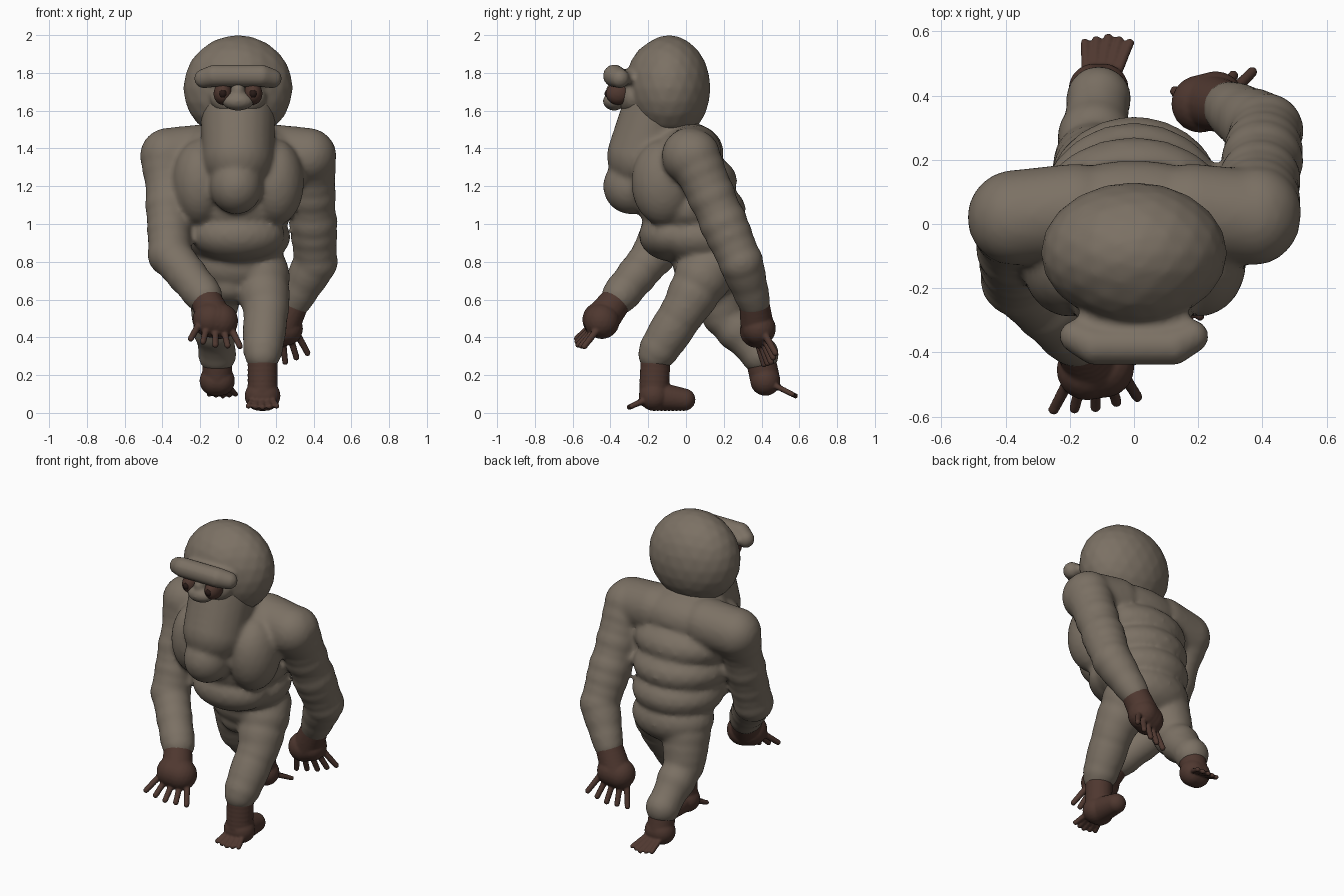
import bpy, bmesh, random
from mathutils import Vector, Matrix

random.seed(4)
if "Cube" in bpy.data.objects:
    bpy.data.objects.remove(bpy.data.objects["Cube"])


def make_material(name, color):
    material = bpy.data.materials.new(name)
    material.use_nodes = True
    material.diffuse_color = (*color, 1)
    shader = material.node_tree.nodes["Principled BSDF"]
    shader.inputs["Base Color"].default_value = (*color, 1)
    shader.inputs["Roughness"].default_value = .9
    return material


fur = make_material("grey brown fur", (.2, .165, .128))
skin = make_material("dark brown skin", (.078, .039, .029))
pupil = make_material("dark eye", (.02, .01, .008))


def add_lump(bm, center, size):
    """Ellipsoid lump with the given half sizes."""
    placement = Matrix.Translation(center) @ Matrix.Diagonal((*size, 1))
    bmesh.ops.create_icosphere(bm, subdivisions=3, radius=1, matrix=placement)


def add_tube(bm, start, end, start_radius, end_radius, jitter=0):
    """Tapering, slightly lumpy tube made of closely spaced balls."""
    start, end = Vector(start), Vector(end)
    steps = 8
    for step in range(steps + 1):
        along = step / steps
        radius = start_radius + (end_radius - start_radius) * along
        radius *= 1 + random.uniform(-jitter, jitter)
        add_lump(bm, start.lerp(end, along), (radius, radius, radius))


def finish(name, bm, material, voxel_size, softness=3):
    """Fuse the lumps of one part into a single smooth skin."""
    mesh = bpy.data.meshes.new(name)
    bm.to_mesh(mesh)
    bm.free()
    mesh.materials.append(material)
    part = bpy.data.objects.new(name, mesh)
    bpy.context.collection.objects.link(part)
    fuse = part.modifiers.new("Fuse", "REMESH")
    fuse.mode = "VOXEL"
    fuse.voxel_size = voxel_size
    fuse.use_smooth_shade = True
    soften = part.modifiers.new("Soften", "SMOOTH")
    soften.iterations = softness
    soften.factor = .5


def add_limb(bm, root, bend, end, root_radius, end_radius):
    """Furry arm or leg with one joint."""
    middle_radius = (root_radius + end_radius) / 2
    add_tube(bm, root, bend, root_radius, middle_radius, jitter=.05)
    add_tube(bm, bend, end, middle_radius, end_radius, jitter=.05)


def build_hand(name, joint, palm, palm_radius, reach, spread, digit_radius, heel=None):
    """Bare hand or foot whose five digits fan out along the spread."""
    bm = bmesh.new()
    palm, reach, spread = Vector(palm), Vector(reach), Vector(spread)
    add_tube(bm, joint, palm, .08, palm_radius)
    for side in (-1, 1):
        add_lump(bm, palm + spread * side / 5, [palm_radius] * 3)
    if heel:
        add_tube(bm, palm, heel, palm_radius, .06)
    for digit in range(5):
        fan = digit / 2 - 1
        length = 1 - abs(fan) / 10
        root = palm + reach / 3 + spread * fan * .7
        tip = palm + reach * length + spread * fan
        add_tube(bm, root, tip, digit_radius, digit_radius * .9)
    finish(name, bm, skin, .007)


# Torso: stacked folds that widen and lean forward toward the shoulders
body = bmesh.new()
folds = 5
for fold in range(folds):
    rise = fold / (folds - 1)
    center = (0, .13 * (1 - rise) ** 2, .78 + .6 * rise)
    depth = .2 + .34 * rise * (1 - rise)
    add_lump(body, center, (.26 + .08 * rise, depth, .16))
add_lump(body, (0, -.07, .94), (.25, .18, .14))
add_lump(body, (-.04, .1, .67), (.13, .13, .1))

# Chest and sloping shoulders, mirrored
for side in (-1, 1):
    add_lump(body, (.2 * side, -.12, 1.22), (.15, .17, .23))
    add_tube(body, (.18 * side, .04, 1.38), (.37 * side, .02, 1.36), .15, .15)

# Throat and beard hanging over the chest
add_tube(body, (0, -.14, 1.6), (0, -.23, 1.36), .2, .19)
add_lump(body, (-.01, -.29, 1.2), (.14, .15, .15))

# Arms: left swings back, right swings forward
left_wrist = (.3, .36, .59)
right_wrist = (-.18, -.35, .62)
add_limb(body, (.38, .04, 1.36), (.41, .29, .8), left_wrist, .14, .09)
add_limb(body, (-.38, .02, 1.36), (-.36, -.17, .84), right_wrist, .13, .1)

# Legs: left strides forward, right trails behind
left_ankle = (.13, -.16, .31)
right_ankle = (-.11, .39, .31)
add_limb(body, (.12, .1, .74), (.15, 0, .56), left_ankle, .15, .1)
add_limb(body, (-.11, .15, .72), (-.13, .2, .52), right_ankle, .14, .1)
finish("furry_body", body, fur, .015, softness=8)

# Head with a heavy brow ridge and a short muzzle
bm = bmesh.new()
add_lump(bm, (0, -.09, 1.72), (.29, .22, .28))
add_lump(bm, (0, -.1, 1.74), (.26, .22, .25))
add_lump(bm, (0, -.28, 1.67), (.15, .08, .1))
add_lump(bm, (0, -.3, 1.77), (.18, .09, .05))
add_tube(bm, (-.12, -.38, 1.785), (.12, -.38, 1.785), .06, .06)
for side in (-1, 1):
    add_tube(bm, (.12 * side, -.38, 1.785), (.18 * side, -.35, 1.77), .06, .052)
finish("head", bm, fur, .012)

# Nose between the eyes
bm = bmesh.new()
add_lump(bm, (0, -.38, 1.65), (.085, .06, .05))
add_lump(bm, (0, -.37, 1.7), (.04, .055, .06))
finish("nose", bm, fur, .01)

# Eyes in dark sockets
for side, label in ((1, "left"), (-1, "right")):
    bm = bmesh.new()
    add_lump(bm, (.08 * side, -.36, 1.69), (.05, .065, .06))
    finish(label + "_eye_socket", bm, skin, .008)
    bm = bmesh.new()
    add_lump(bm, (.08 * side, -.41, 1.69), (.022, .022, .024))
    finish(label + "_eye", bm, pupil, .005)

# Hands
build_hand("left_hand", left_wrist, (.23, .38, .44), .09, digit_radius=.019,
           reach=(.02, .07, -.17), spread=(.12, .03, .03))
build_hand("right_hand", right_wrist, (-.12, -.45, .49), .095, digit_radius=.019,
           reach=(0, -.12, -.13), spread=(.13, .02, -.02))

# Feet
build_hand("left_foot", left_ankle, (.13, -.17, .09), .08, digit_radius=.017,
           reach=(0, -.13, -.06), spread=(.075, 0, 0), heel=(.13, -.01, .07))
build_hand("right_foot", right_ankle, (-.11, .42, .17), .08, digit_radius=.016,
           reach=(.03, .16, -.08), spread=(.07, 0, 0))
